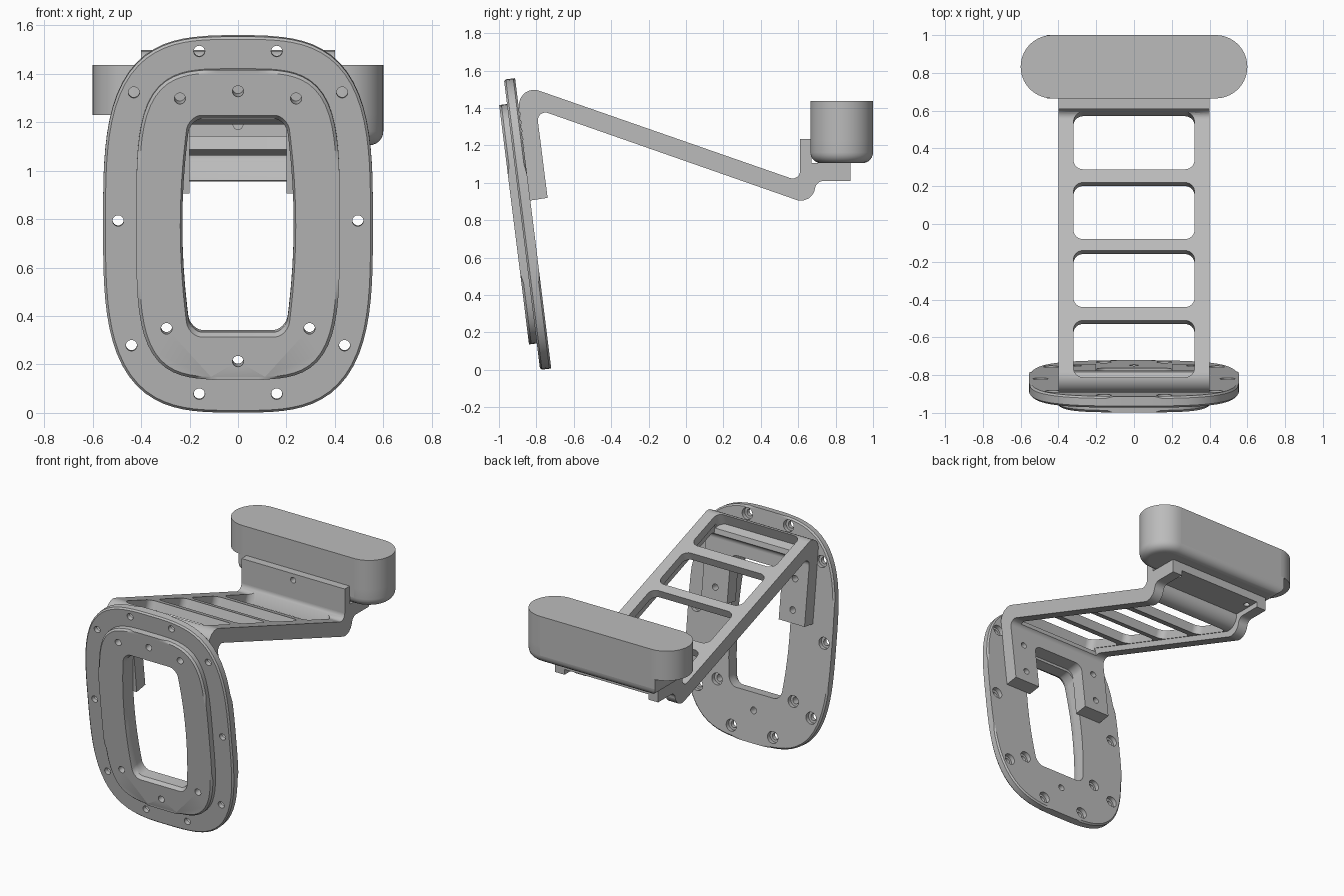
import bpy, bmesh
from math import sin, cos, pi, radians, atan
from mathutils import Matrix, Vector

cube = bpy.data.objects.get("Cube")
if cube:
    bpy.data.objects.remove(cube)

grey = bpy.data.materials.new("satin_grey")
grey.use_nodes = True
colour = (0.5, 0.5, 0.5, 1)
grey.diffuse_color = colour
grey.node_tree.nodes["Principled BSDF"].inputs["Base Color"].default_value = colour


# ---- helpers ----
def arc(r, cx, cy, start, sweep, n):
    return [(cx + r * cos(start + sweep * i / n), cy + r * sin(start + sweep * i / n)) for i in range(n + 1)]


def circle(r, cx, cy):
    return arc(r, cx, cy, 0, 2 * pi, 24)[:-1]


def superellipse(a, b, power, cy=0, n=96):
    pts = []
    for i in range(n):
        c, s = cos(2 * pi * i / n), sin(2 * pi * i / n)
        k = (abs(c) ** power + abs(s) ** power) ** (-1 / power)
        pts.append((a * c * k, cy + b * s * k))
    return pts


def filleted(corners, steps=8):
    """Polygon from (x, y, radius) corners, with rounded corners."""
    pts, n = [], len(corners)
    for i, (x, y, r) in enumerate(corners):
        p = Vector((x, y))
        if r == 0:
            pts.append((x, y))
            continue
        d1 = (Vector(corners[i - 1][:2]) - p).normalized()
        d2 = (Vector(corners[(i + 1) % n][:2]) - p).normalized()
        half = d1.angle(d2) / 2
        centre = p + (d1 + d2).normalized() * r / sin(half)
        t = r * cos(half) / sin(half)
        start, end = p + d1 * t - centre, p + d2 * t - centre
        for k in range(steps + 1):
            pts.append(tuple(centre + start.lerp(end, k / steps).normalized() * r))
    return pts


def rounded_rect(a, b, r):
    return filleted([(-a, -b, r), (a, -b, r), (a, b, r), (-a, b, r)])


def prism(name, pts, low, high, matrix=Matrix(), low_bevel=0, high_bevel=0, taper=1, segments=1):
    bm = bmesh.new()
    base = bm.faces.new([bm.verts.new((x, y, low)) for x, y in pts])
    top = bmesh.ops.extrude_face_region(bm, geom=[base])["geom"]
    for v in [g for g in top if isinstance(g, bmesh.types.BMVert)]:
        v.co = (v.co.x * taper, v.co.y * taper, high)
    for level, size in ((low, low_bevel), (high, high_bevel)):
        if size:
            rim = [e for e in bm.edges if all(abs(v.co.z - level) < 1e-5 for v in e.verts)]
            bmesh.ops.bevel(bm, geom=rim, offset=size, segments=segments, profile=0.5, affect='EDGES')
    bmesh.ops.recalc_face_normals(bm, faces=bm.faces)
    bm.transform(matrix)
    mesh = bpy.data.meshes.new(name)
    bm.to_mesh(mesh)
    bm.free()
    mesh.materials.append(grey)
    ob = bpy.data.objects.new(name, mesh)
    bpy.context.collection.objects.link(ob)
    return ob


def activate(ob):
    bpy.ops.object.select_all(action='DESELECT')
    ob.select_set(True)
    bpy.context.view_layer.objects.active = ob


def cut(targets, cutters):
    for ob in targets:
        activate(ob)
        for c in cutters:
            mod = ob.modifiers.new("cut", 'BOOLEAN')
            mod.operation, mod.solver, mod.object = 'DIFFERENCE', 'EXACT', c
            bpy.ops.object.modifier_apply(modifier=mod.name)
    for c in cutters:
        bpy.data.objects.remove(c)


# ---- tilted mounting plate: local x across, y up the plate, z to the front ----
tilt = radians(7.1)
plate = Matrix.Translation((0, -0.847, 0.78)) @ Matrix.Rotation(pi / 2 + tilt, 4, 'X')


def up(z):
    return (z - 0.778) / cos(tilt)


base_plate = prism("base_plate", superellipse(0.557, 0.782, 3.25), -0.03, 0.03, plate, 0.01, 0.01)
raised_ring = prism("raised_ring", superellipse(0.42, 0.645, 3.9, 0.005), 0.02, 0.072, plate, 0, 0.012)

# window with bowed sides and a chamfered front rim
wa, wb = 0.23, 0.452
window = [(x * (1 - 0.14 * (y / wb) ** 2), y * (1 - 0.03 * (x / wa) ** 2))
          for x, y in filleted([(sx * wa, t * wb, 0.055 if abs(t) == 1 else 0) for sx, t in
                                [(-1, -1), (1, -1)] + [(1, k / 5) for k in range(-4, 5)]
                                + [(1, 1), (-1, 1)] + [(-1, -k / 5) for k in range(-4, 5)]])]
cutters = [prism("window_cutter", window, -0.1, 0.1, plate),
           prism("chamfer_cutter", window, 0.048, 0.08, plate, taper=1.05)]

# screw holes, counterbored from behind
outer = [(0.16, 1.495), (0.43, 1.325), (0.495, 0.795), (0.44, 0.28), (0.16, 0.08)]
inner = [(0.24, 1.305), (0.295, 0.355)]
ring_holes = [(s * x, up(z)) for x, z in inner for s in (-1, 1)] + [(0, up(1.335)), (0, up(0.22))]
rim_holes = [(s * x, up(z)) for x, z in outer for s in (-1, 1)]
cutters += [prism("hole_cutter", circle(0.023, x, y), -0.1, 0.1, plate) for x, y in ring_holes + rim_holes]
cutters += [prism("bore_cutter", circle(0.04, x, y), -0.1, 0.0, plate)
            for x, y in rim_holes + ring_holes[2:4]]
cut([base_plate, raised_ring], cutters)

# ---- bent arm: side profile (y, z, radius) extruded across the width ----
across = Matrix(((0, 0, 1), (1, 0, 0), (0, 1, 0))).to_4x4()
profile = filleted([
    (-0.835, 0.905, 0), (-0.74, 0.92, 0), (-0.8, 1.395, 0.04), (0.69, 0.874, 0.075),
    (0.69, 1.01, 0.045), (0.88, 1.01, 0), (0.88, 1.107, 0), (0.67, 1.107, 0),
    (0.67, 1.235, 0), (0.61, 1.235, 0), (0.61, 1.007, 0.04), (-0.907, 1.535, 0.08)])
arm = prism("bent_arm", profile, -0.4, 0.4, across)

# hollow underside, leaving a thin deck and shelf between two side ribs
hollow = filleted([(-0.79, 1.4315, 0), (-0.76, 1.3, 0), (0.5, 0.8, 0), (0.95, 0.8, 0),
                   (0.95, 1.047, 0), (0.67, 1.047, 0), (0.67, 0.924, 0.08)])
cutters = [prism("hollow_cutter", hollow, -0.325, 0.325, across)]

# ladder openings square to the sloping deck
slope = atan(0.3475)
for y0, y1 in ((0.29, 0.59), (-0.08, 0.22), (-0.44, -0.14), (-0.81, -0.51)):
    mid = (y0 + y1) / 2
    m = Matrix.Translation((0, mid, 1.22 - 0.3475 * mid)) @ Matrix.Rotation(-slope, 4, 'X')
    half = (y1 - y0) / 2 / cos(slope)
    cutters.append(prism("opening_cutter", rounded_rect(0.32, half, 0.05), -0.085, 0.06, m))

# gap between the two mounting tabs, tab holes, flange and shelf holes
gap = [(x, y + up(0.94)) for x, y in rounded_rect(0.2, 0.3, 0.05)]
cutters.append(prism("gap_cutter", gap, -0.2, 0.05, plate))
cutters += [prism("tab_hole_cutter", circle(0.022, s * 0.3, up(z)), -0.2, -0.06, plate)
            for s in (-1, 1) for z in (0.99, 1.2)]
front = Matrix.Rotation(pi / 2, 4, 'X')
cutters.append(prism("flange_hole_cutter", circle(0.02, 0, 1.19), -0.66, -0.55, front))
cutters += [prism("shelf_hole_cutter", circle(0.02, s * 0.295, 0.81), 0.95, 1.09) for s in (-1, 1)]
cut([arm], cutters)

# ---- pod on the shelf: long oval body over a rounded base that stops short of one end ----
radius, end, depth = 0.1675, 0.4325, 0.8325
right_arc = arc(radius, end, depth, -pi / 2, pi, 28)
left_arc = arc(radius, -end, depth, pi / 2, pi, 28)
pod_body = prism("pod_body", right_arc + left_arc, 1.23, 1.437)
short_end = [(-0.46, depth + radius), (-0.46, depth - radius)]
pod_base = prism("pod_base", right_arc + short_end, 1.105, 1.23, low_bevel=0.058, segments=6)

# smooth the curved walls, keep the broad faces flat
for ob in (base_plate, raised_ring, arm, pod_body, pod_base):
    activate(ob)
    bpy.ops.object.shade_smooth_by_angle(angle=radians(30))
    for face in ob.data.polygons:
        if face.area > 0.05:
            face.use_smooth = False
